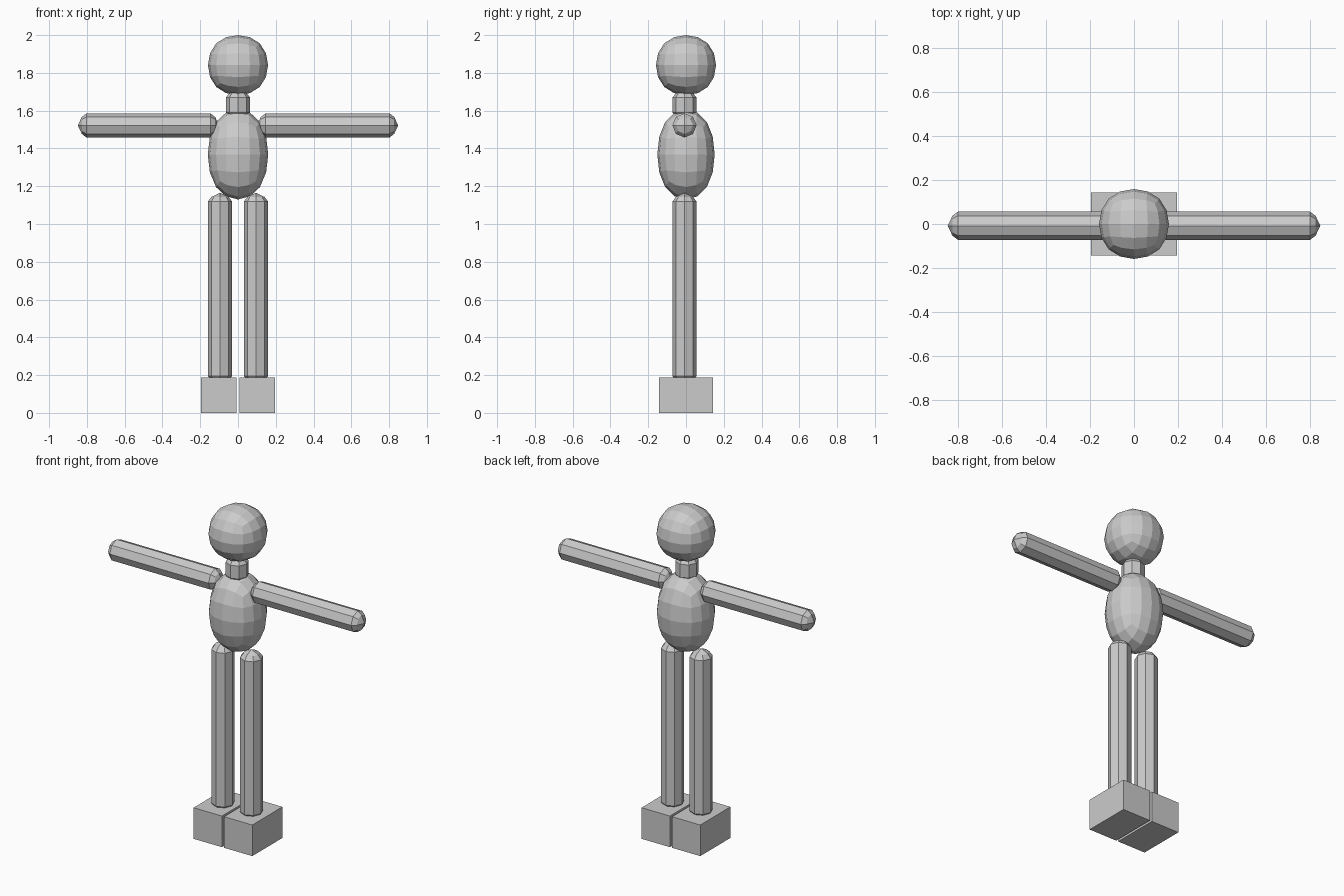
import bpy, bmesh, math
from mathutils import Matrix

cube = bpy.data.objects.get("Cube")
if cube:
    bpy.data.objects.remove(cube)

grey = bpy.data.materials.new("plain grey")
grey.use_nodes = True
colour = (0.6, 0.6, 0.6, 1)
grey.diffuse_color = colour
grey.node_tree.nodes["Principled BSDF"].inputs["Base Color"].default_value = colour


def add_object(name, bm, location):
    bmesh.ops.recalc_face_normals(bm, faces=bm.faces)
    mesh = bpy.data.meshes.new(name)
    bm.to_mesh(mesh)
    bm.free()
    mesh.materials.append(grey)
    obj = bpy.data.objects.new(name, mesh)
    obj.location = location
    bpy.context.collection.objects.link(obj)
    return obj


def box(name, location, size):
    bm = bmesh.new()
    bmesh.ops.create_cube(bm, size=1, matrix=Matrix.Diagonal((*size, 1)))
    return add_object(name, bm, location)


def rounded(name, location, half):
    """Ball made from a subdivided box, fitted to the given half sizes."""
    fit = 2 / 0.8395
    obj = box(name, location, [h * fit for h in half])
    mod = obj.modifiers.new("round", "SUBSURF")
    mod.levels = mod.render_levels = 2
    return obj


def rod(name, location, length, radius=0.064, sideways=False):
    """Eight-sided rod with stubby four-faced caps."""
    bm = bmesh.new()
    half = length / 2
    rings = []
    for z, r in ((-half + 0.021, 0.7), (-half + 0.046, 1),
                 (half - 0.046, 1), (half - 0.021, 0.7)):
        rings.append([bm.verts.new((radius * r * math.cos(i * math.pi / 4),
                                    radius * r * math.sin(i * math.pi / 4), z))
                      for i in range(8)])
    for low, high in zip(rings, rings[1:]):
        for i in range(8):
            j = (i + 1) % 8
            bm.faces.new((low[i], low[j], high[j], high[i]))
    for ring, z in ((rings[0], -half), (rings[-1], half)):
        tip = bm.verts.new((0, 0, z))
        for i in range(0, 8, 2):
            bm.faces.new((tip, ring[i], ring[i + 1], ring[(i + 2) % 8]))
    if sideways:
        bm.transform(Matrix.Rotation(math.pi / 2, 4, "Y"))
    return add_object(name, bm, location)


# Head, neck and torso
rounded("head", (0, 0, 1.841), (0.159, 0.159, 0.159))
rod("neck", (0, -0.008, 1.63), 0.17)
rounded("torso", (0, 0, 1.368), (0.16, 0.152, 0.238))

# Limbs and feet on both sides
for side, s in (("left", 1), ("right", -1)):
    rod(side + "_arm", (s * 0.474, -0.008, 1.522), 0.748, sideways=True)
    rod(side + "_leg", (s * 0.095, -0.008, 0.657), 1.016)
    box(side + "_foot", (s * 0.101, 0, 0.0935), (0.188, 0.286, 0.187))
